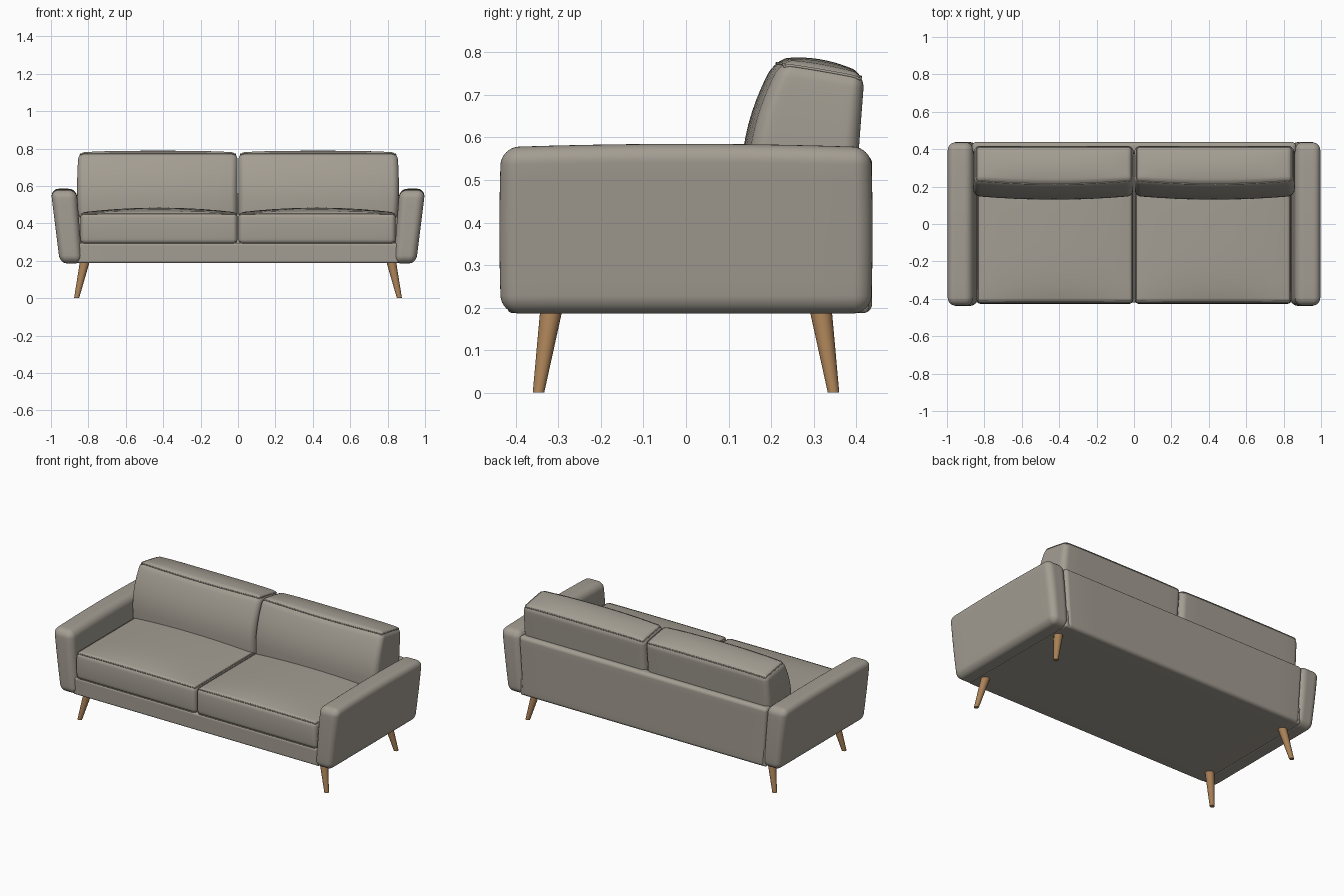
import bpy, bmesh, math
from mathutils import Vector

if "Cube" in bpy.data.objects:
    bpy.data.objects.remove(bpy.data.objects["Cube"])


def material(name, rgb):
    m = bpy.data.materials.new(name)
    m.diffuse_color = (*rgb, 1)
    m.use_nodes = True
    m.node_tree.nodes["Principled BSDF"].inputs["Base Color"].default_value = m.diffuse_color
    return m


FABRIC = material("warm grey fabric", (0.37, 0.34, 0.29))
WOOD = material("oak wood", (0.40, 0.22, 0.095))
N, K = 18, 4          # grid cells per side, cells spent on each rounded corner


def finish(bm, name, mat):
    me = bpy.data.meshes.new(name)
    bm.to_mesh(me)
    bm.free()
    me.materials.append(mat)
    ob = bpy.data.objects.new(name, me)
    bpy.context.collection.objects.link(ob)
    for p in me.polygons:
        p.use_smooth = True
    return ob


def spaced(t, half, r):
    """Grid coordinate -1..1 to a position with extra density in the corners."""
    i = abs(t) * N / 2
    mid = N / 2 - K
    if i <= mid:
        p = (half - r) * i / mid
    else:
        p = half - r + r * math.tan(math.pi / 4 * (i - mid) / K)
    return math.copysign(p, t)


def soft_box(name, lo, hi, r, shape=None, piping=()):
    """Rounded box; shape(p, u, v, w) deforms it, piping lists edges (+1 top, -1 bottom)."""
    lo, hi = Vector(lo), Vector(hi)
    mid, half = (lo + hi) / 2, (hi - lo) / 2
    bm = bmesh.new()
    bmesh.ops.create_cube(bm, size=2)
    bmesh.ops.subdivide_edges(bm, edges=bm.edges[:], cuts=N - 1, use_grid_fill=True)
    rings = {s: [] for s in piping}
    for vert in bm.verts:
        g = vert.co.copy()
        pos = Vector([spaced(g[i], half[i], r) for i in range(3)])
        core = Vector([max(-half[i] + r, min(half[i] - r, pos[i])) for i in range(3)])
        d = pos - core
        pos = core + d.normalized() * r
        n = [pos[i] / half[i] for i in range(3)]
        pos += mid
        vert.co = shape(pos, *n) if shape else pos
        for s in piping:
            if abs(g.z - s) < 1e-4 and max(abs(g.x), abs(g.y)) > 0.9999:
                rings[s].append((math.atan2(g.y, g.x), vert.co.copy()))
    finish(bm, name, FABRIC)
    for s, ring in rings.items():
        ring.sort(key=lambda q: q[0])
        cu = bpy.data.curves.new(name + "_piping", 'CURVE')
        cu.dimensions = '3D'
        cu.bevel_depth = 0.0035
        cu.bevel_resolution = 1
        sp = cu.splines.new('POLY')
        sp.points.add(len(ring) - 1)
        for pt, (_, c) in zip(sp.points, ring):
            pt.co = (*c, 1)
        sp.use_cyclic_u = True
        cu.materials.append(FABRIC)
        bpy.context.collection.objects.link(bpy.data.objects.new(name + "_piping", cu))


# Base and back panel
soft_box("base", (-0.86, -0.42, 0.187), (0.86, 0.43, 0.295), 0.012)


def flare(p, u, v, w):
    p.x *= 1 + 0.015 * w
    return p


soft_box("back_panel", (-0.855, 0.375, 0.187), (0.855, 0.438, 0.56), 0.022, flare)


def seat_shape(p, u, v, w):
    if w > 0:
        p.z += 0.026 * w * (1 - u * u) * (1 - v ** 4)
    p.y -= 0.006 * max(0, -v) * (1 - w * w)
    return p


def back_shape(p, u, v, w):
    t = (w + 1) / 2
    rise = max(0, (p.z - 0.5) / 0.265)
    front = 0.15 - 0.02 * (1 - u * u) + 0.08 * rise ** 2
    rear = 0.395 + 0.025 * t
    p.y = rear + (front - rear) * (1 - v) / 2
    p.z += t * (-0.0175 * v + 0.018 * (1 - v * v) * (1 - u ** 4))
    p.x += 0.008 * u * (1 - w * w) * (1 if u * p.x > 0 else 0)
    return p


for side, s in (("left", -1), ("right", 1)):
    x0, x1 = sorted((s * 0.003, s * 0.842))
    soft_box(side + "_seat_cushion", (x0, -0.422, 0.288), (x1, 0.38, 0.458), 0.026,
             seat_shape, (1, -1))
    x0, x1 = sorted((s * 0.003, s * 0.852))
    soft_box(side + "_back_cushion", (x0, 0.17, 0.42), (x1, 0.42, 0.766), 0.035,
             back_shape, (1,))

    # Arm leaning outward, slightly thicker at the top
    def arm_shape(p, u, v, w):
        p.x = s * (0.912 + 0.020 * w) + u * (0.0645 + 0.0045 * w)
        p.z += 0.008 * max(0, w) * (1 - v * v)
        p.y += 0.004 * v * (1 - w * w)
        return p

    x0, x1 = sorted((s * 0.845, s * 0.98))
    soft_box(side + "_arm", (x0, -0.435, 0.186), (x1, 0.435, 0.577), 0.042, arm_shape)

    # Splayed tapered legs
    for end, e in (("front", -1), ("back", 1)):
        bm = bmesh.new()
        bmesh.ops.create_cone(bm, cap_ends=True, segments=24,
                              radius1=0.0135, radius2=0.0265, depth=0.2)
        for vert in bm.verts:
            t = vert.co.z / 0.2 + 0.5
            vert.co += Vector((s * (0.863 - 0.045 * t), e * (0.347 - 0.031 * t), 0.1))
        ob = finish(bm, f"{end}_{side}_leg", WOOD)
        bpy.context.view_layer.objects.active = ob
        bpy.ops.object.select_all(action='DESELECT')
        ob.select_set(True)
        bpy.ops.object.shade_smooth_by_angle(angle=math.radians(40))
